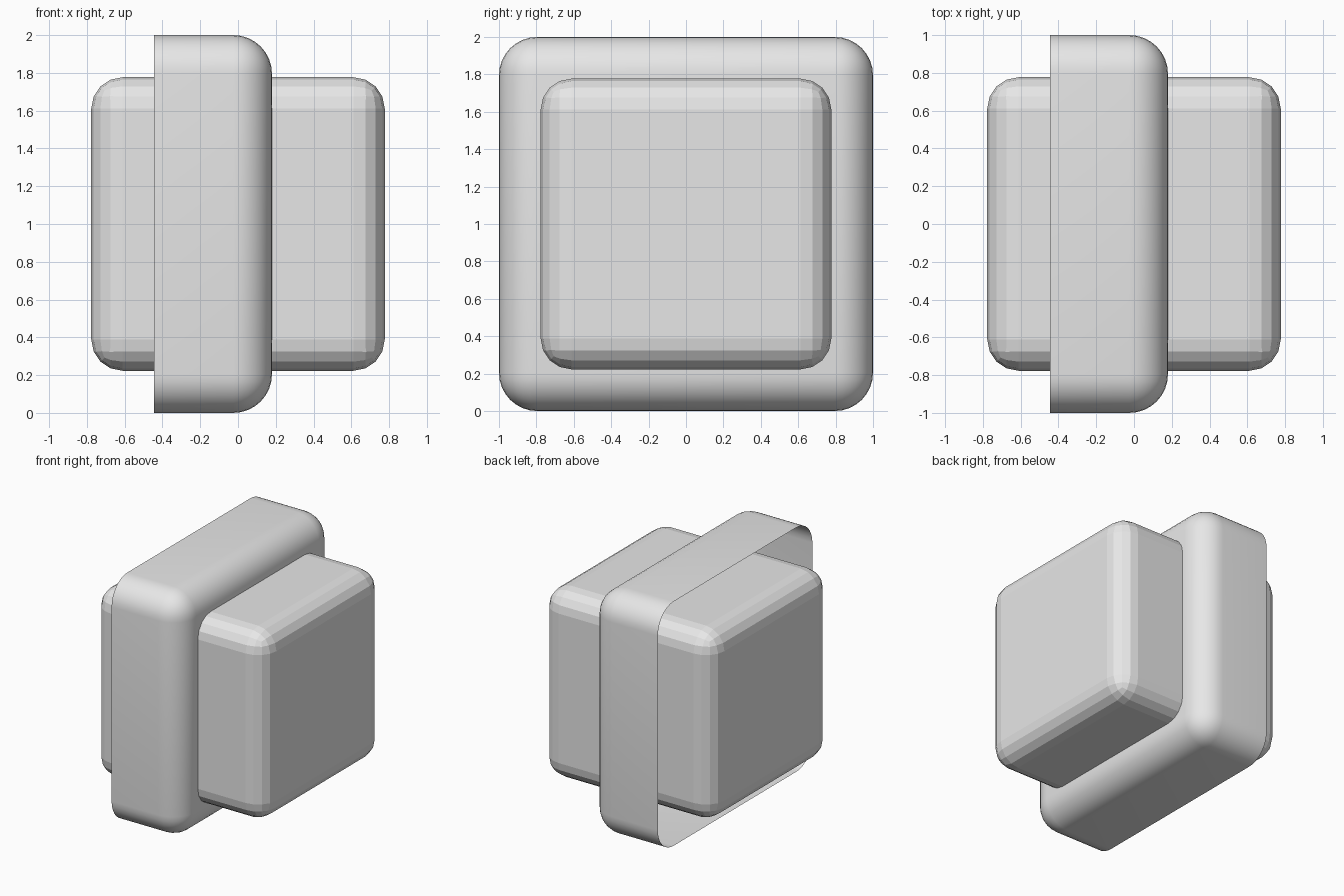
import bpy, bmesh
from mathutils import Vector

if "Cube" in bpy.data.objects:
    bpy.data.objects.remove(bpy.data.objects["Cube"])

grey = bpy.data.materials.new("light_grey")
grey.diffuse_color = (0.8, 0.8, 0.8, 1)
grey.use_nodes = True
grey.node_tree.nodes["Principled BSDF"].inputs["Base Color"].default_value = grey.diffuse_color


def rounded_box(name, lo, hi, radius, segments, smooth, open_left=False):
    """Box between two corners with rounded edges; optionally open on -x."""
    lo, hi = Vector(lo), Vector(hi)
    bm = bmesh.new()
    bmesh.ops.create_cube(bm, size=1)
    for v in bm.verts:
        v.co = Vector([(a + b) / 2 + c * (b - a) for a, b, c in zip(lo, hi, v.co)])
    # the rim of an open box stays sharp
    edges = [e for e in bm.edges
             if not (open_left and all(abs(v.co.x - lo.x) < 1e-5 for v in e.verts))]
    bmesh.ops.bevel(bm, geom=edges, offset=radius, offset_type='OFFSET',
                    segments=segments, profile=0.5, affect='EDGES', clamp_overlap=True)
    if open_left:
        cap = [f for f in bm.faces if all(abs(v.co.x - lo.x) < 1e-4 for v in f.verts)]
        bmesh.ops.delete(bm, geom=cap, context='FACES')
    for f in bm.faces:
        f.smooth = smooth
    mesh = bpy.data.meshes.new(name)
    bm.to_mesh(mesh)
    bm.free()
    mesh.materials.append(grey)
    obj = bpy.data.objects.new(name, mesh)
    bpy.context.collection.objects.link(obj)
    return obj


# inner block with faceted rounded edges
h = 0.777
rounded_box("inner_block", (-h, -h, 1 - h), (h, h, 1 + h), 0.165, 4, False)

# thin smooth shell around the block, open on the left
rounded_box("outer_shell", (-0.445, -1, 0), (0.18, 1, 2), 0.205, 8, True, open_left=True)
